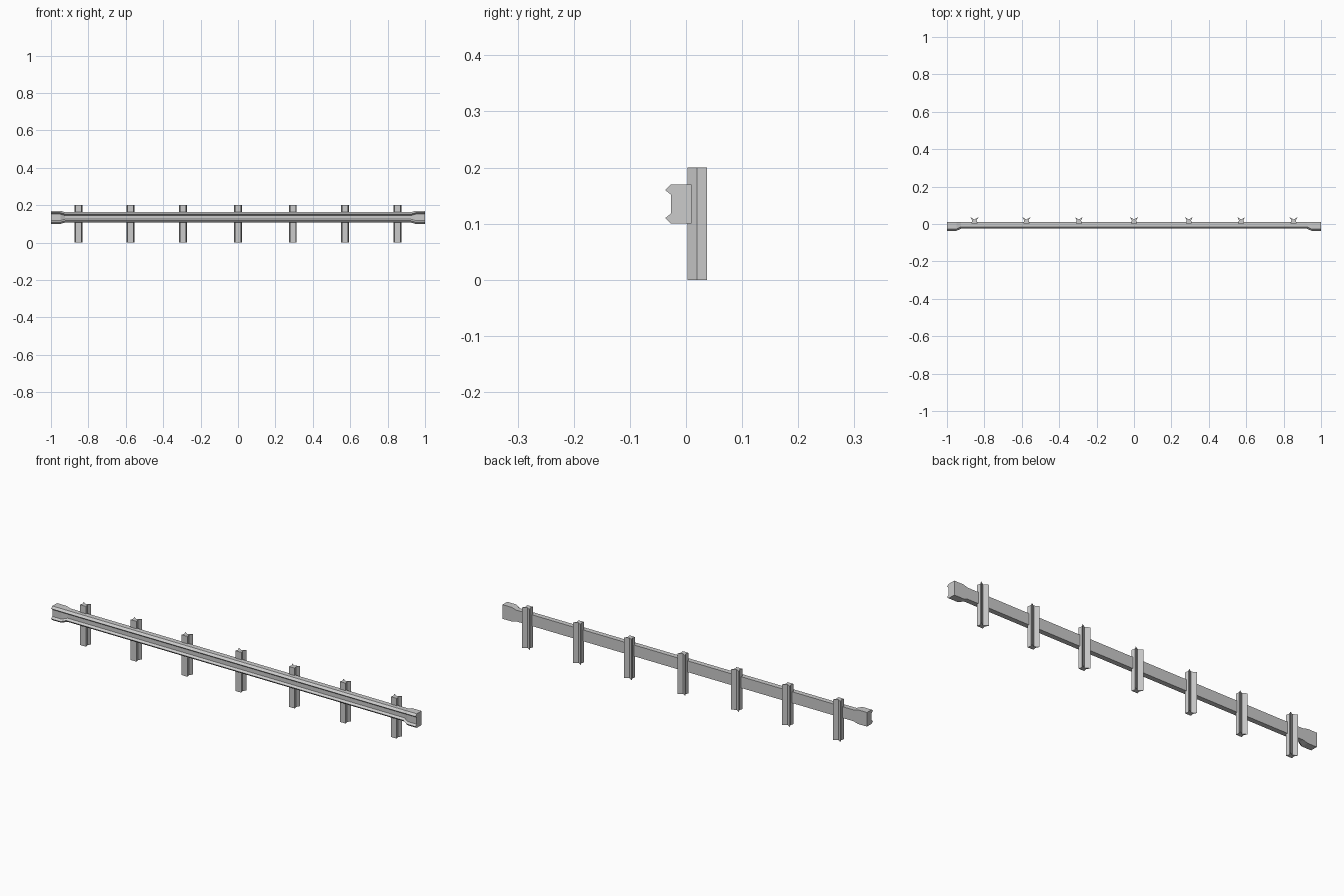
import bpy, bmesh

if "Cube" in bpy.data.objects:
    bpy.data.objects.remove(bpy.data.objects["Cube"])


def loft(name, rings):
    """Closed solid skinned through matching rings of points."""
    bm = bmesh.new()
    loops = [[bm.verts.new(p) for p in ring] for ring in rings]
    n = len(loops[0])
    for a, b in zip(loops, loops[1:]):
        for i in range(n):
            j = (i + 1) % n
            bm.faces.new((a[i], a[j], b[j], b[i]))
    bm.faces.new(loops[0][::-1])
    bm.faces.new(loops[-1])
    bmesh.ops.recalc_face_normals(bm, faces=bm.faces)
    mesh = bpy.data.meshes.new(name)
    bm.to_mesh(mesh)
    bm.free()
    obj = bpy.data.objects.new(name, mesh)
    bpy.context.collection.objects.link(obj)
    return obj


# Rail: two ridges with a valley between, flared at both ends
def rail_ring(x, half, front):
    upper = [(0.010, half), (front + 0.010, half), (front, half - 0.010),
             (front + 0.010, half - 0.018)]
    profile = upper + [(y, -z) for y, z in reversed(upper)]
    return [(x, y, 0.135 + z) for y, z in profile]


END, MAIN = (0.035, -0.037), (0.028, -0.025)
stations = [(-1, END), (-0.95, END), (-0.925, MAIN),
            (0.925, MAIN), (0.95, END), (1, END)]
loft("guard_rail", [rail_ring(x, *size) for x, size in stations])

# Posts: front flange, waisted sides and a V notch along the back
half_post = [(0.016, 0.003), (0.012, 0.020), (0.021, 0.037)]
post_profile = half_post + [(0, 0.024)] + [(-x, y) for x, y in reversed(half_post)]
for i, px in enumerate((-0.853, -0.575, -0.295, 0, 0.293, 0.573, 0.853)):
    loft(f"post_{i + 1}", [[(px + x, y, z) for x, y in post_profile] for z in (0, 0.2)])
